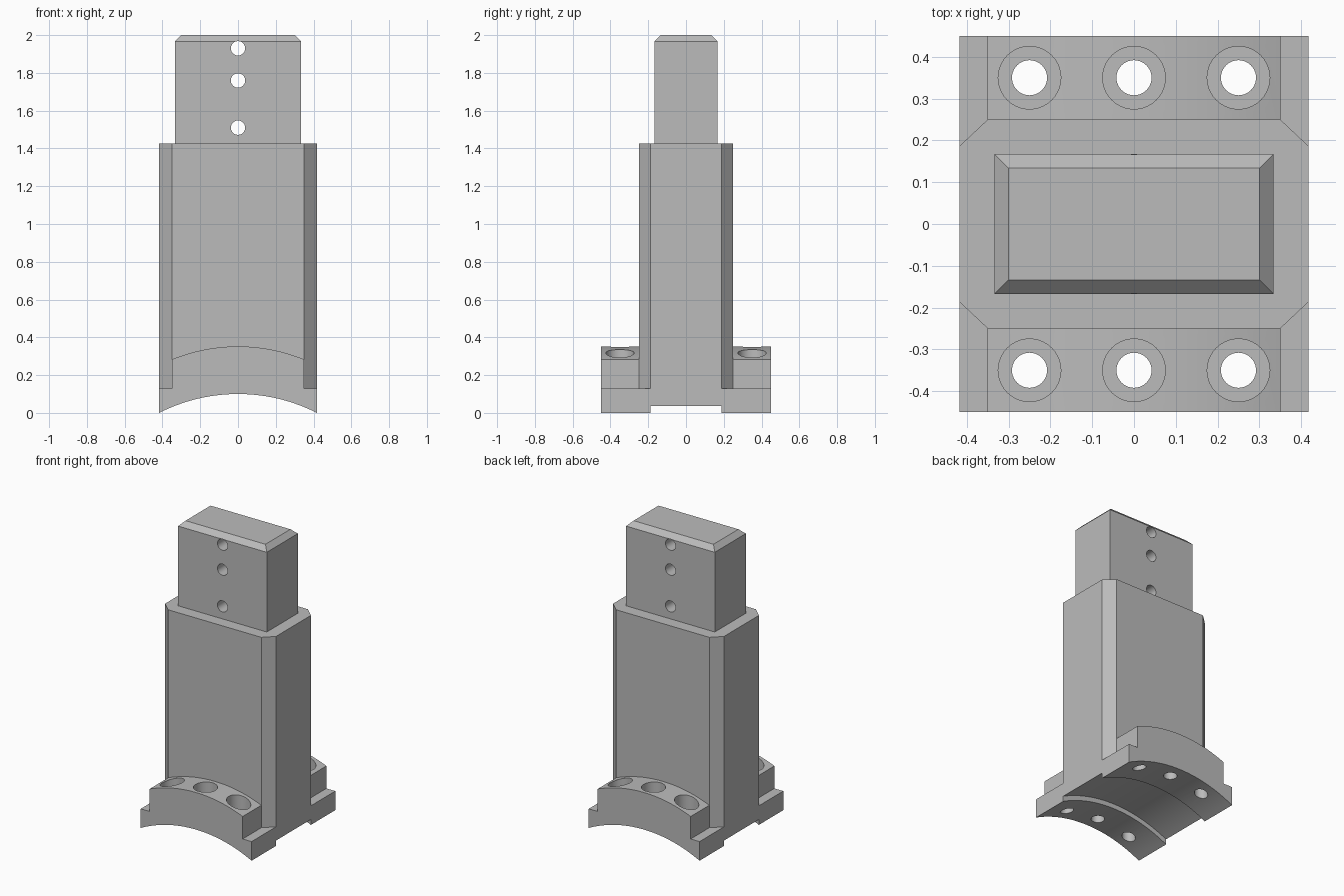
import bpy, bmesh, math
from mathutils import Matrix, Vector

cube = bpy.data.objects.get("Cube")
if cube:
    bpy.data.objects.remove(cube)

HALF_W, STEP_W = 0.417, 0.35      # foot half width, raised pad half width
FOOT_Y, BODY_Y, CHAMFER_Y = 0.45, 0.25, 0.187
ARC_R, ARC_Z = 0.92, -0.82        # saddle curve radius and axis height

grey = bpy.data.materials.new("machined_grey")
grey.use_nodes = True
colour = (0.5, 0.5, 0.5, 1)
grey.diffuse_color = colour
grey.node_tree.nodes["Principled BSDF"].inputs["Base Color"].default_value = colour


def make(name, bm):
    bmesh.ops.recalc_face_normals(bm, faces=bm.faces)
    mesh = bpy.data.meshes.new(name)
    bm.to_mesh(mesh)
    bm.free()
    obj = bpy.data.objects.new(name, mesh)
    mesh.materials.append(grey)
    bpy.context.collection.objects.link(obj)
    return obj


def prism(name, points, direction):
    """Extrude a closed 3D outline along a direction."""
    bm = bmesh.new()
    face = bm.faces.new([bm.verts.new(p) for p in points])
    out = bmesh.ops.extrude_face_region(bm, geom=[face])
    moved = [v for v in out["geom"] if isinstance(v, bmesh.types.BMVert)]
    bmesh.ops.translate(bm, verts=moved, vec=Vector(direction))
    return make(name, bm)


def rod(name, radius, length, centre, along_y=False, sides=40):
    bm = bmesh.new()
    turn = Matrix.Rotation(math.pi / 2, 4, "X") if along_y else Matrix()
    bmesh.ops.create_cone(bm, cap_ends=True, segments=sides, radius1=radius,
                          radius2=radius, depth=length,
                          matrix=Matrix.Translation(centre) @ turn)
    return make(name, bm)


def combine(target, tool, operation):
    mod = target.modifiers.new(operation.lower(), "BOOLEAN")
    mod.operation, mod.solver, mod.object = operation, "EXACT", tool
    bpy.context.view_layer.objects.active = target
    bpy.ops.object.modifier_apply(modifier=mod.name)
    bpy.data.objects.remove(tool)


def arc(half, lift, steps=28):
    """Saddle curve from -half to +half in the xz plane."""
    xs = [half * (2 * i / steps - 1) for i in range(steps + 1)]
    return [(x, -FOOT_Y, lift + ARC_Z + math.sqrt(ARC_R ** 2 - x * x)) for x in xs]


# Saddle foot: curved underside, side ledges and curved raised pad
ledge = 0.13
outline = arc(HALF_W, 0)
outline += [(HALF_W, -FOOT_Y, ledge), (STEP_W, -FOOT_Y, ledge)]
outline += arc(STEP_W, 0.252)[::-1]
outline += [(-STEP_W, -FOOT_Y, ledge), (-HALF_W, -FOOT_Y, ledge)]
post = prism("saddle_post", outline, (0, 2 * FOOT_Y, 0))

# Main column with chamfered corners
corners = [(HALF_W, CHAMFER_Y), (STEP_W, BODY_Y)]
ring = corners + [(-x, y) for x, y in corners[::-1]]
ring += [(-x, -y) for x, y in ring]
column = prism("column", [(x, y, 0.12) for x, y in ring], (0, 0, 1.305))
combine(post, column, "UNION")

# Top tang with chamfered upper edges
bm = bmesh.new()
bmesh.ops.create_cube(bm, size=1)
for v in bm.verts:
    v.co = (v.co.x * 0.667, v.co.y * 0.334, 2 if v.co.z > 0 else 1.3)
top_edges = [e for e in bm.edges if all(v.co.z > 1.9 for v in e.verts)]
bmesh.ops.bevel(bm, geom=top_edges, offset=0.033, segments=1, affect="EDGES")
combine(post, make("tang", bm), "UNION")

# Shallow curved channel under the foot
channel = rod("channel_cutter", ARC_R + 0.033, 2 * CHAMFER_Y, (0, 0, ARC_Z), True, 192)
combine(post, channel, "DIFFERENCE")

# Cross holes through the tang
for z in (1.51, 1.76, 1.93):
    combine(post, rod("cross_hole", 0.038, 1, (0, 0, z), True), "DIFFERENCE")

# Counterbored bolt holes in the foot
for y in (-0.35, 0.35):
    for x in (-0.25, 0, 0.25):
        combine(post, rod("bolt_hole", 0.042, 1, (x, y, 0.2)), "DIFFERENCE")
        combine(post, rod("counterbore", 0.075, 0.4, (x, y, 0.39)), "DIFFERENCE")

bpy.ops.object.select_all(action="DESELECT")
post.select_set(True)
bpy.context.view_layer.objects.active = post
bpy.ops.object.shade_smooth_by_angle(angle=math.radians(25))
